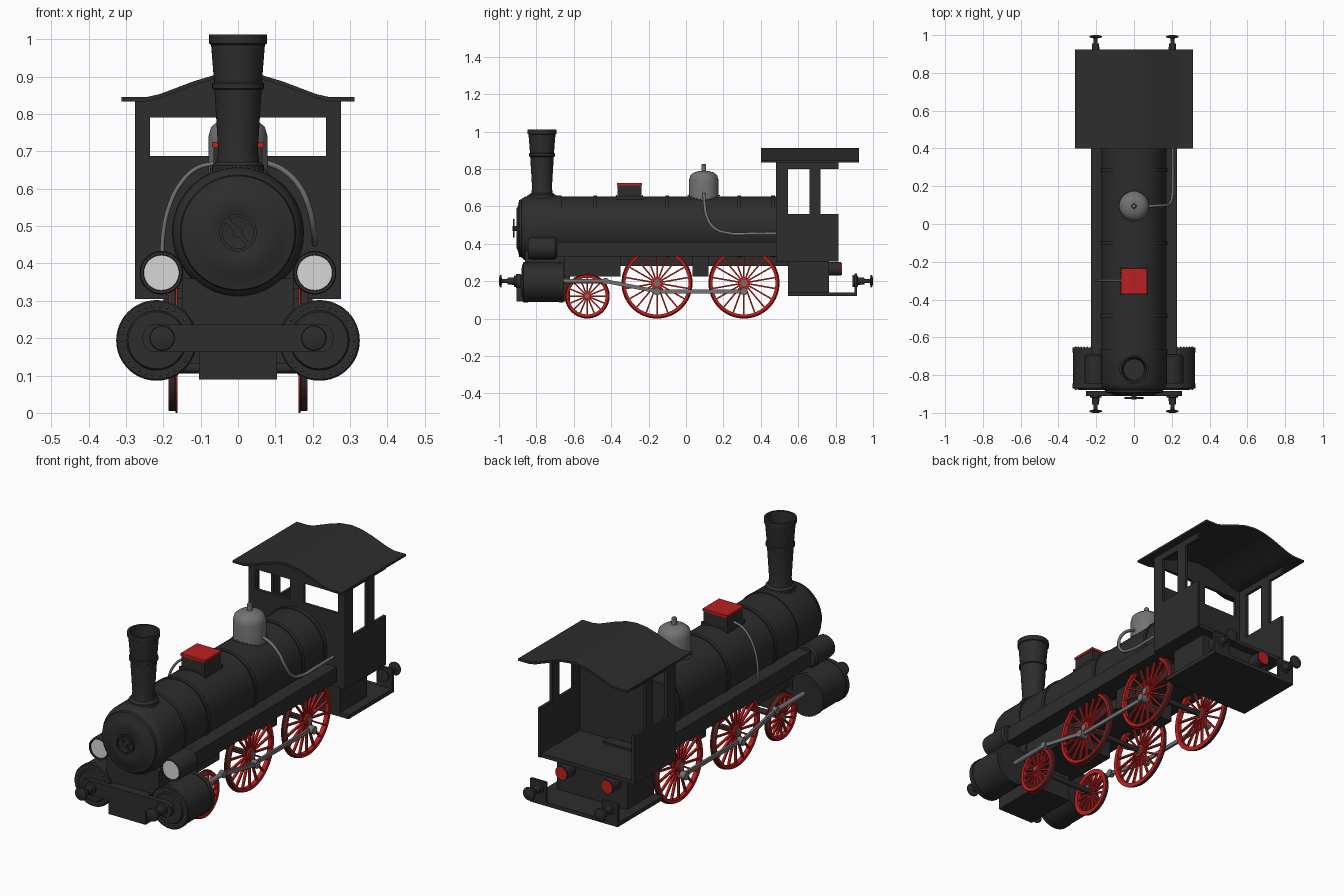
import bpy, bmesh, math
from mathutils import Vector, Matrix

if "Cube" in bpy.data.objects:
    bpy.data.objects.remove(bpy.data.objects["Cube"])


def material(name, rgb):
    m = bpy.data.materials.new(name)
    m.diffuse_color = (*rgb, 1)
    m.use_nodes = True
    m.node_tree.nodes["Principled BSDF"].inputs["Base Color"].default_value = m.diffuse_color
    return m


BLACK = material("black_paint", (0.026, 0.026, 0.026))
RED = material("red_paint", (0.50, 0.014, 0.014))
STEEL = material("grey_steel", (0.17, 0.17, 0.17))
GLASS = material("lamp_white", (0.68, 0.68, 0.68))


def finish(name, bm, mats, smooth=True):
    bmesh.ops.remove_doubles(bm, verts=bm.verts, dist=1e-5)
    bmesh.ops.recalc_face_normals(bm, faces=bm.faces)
    me = bpy.data.meshes.new(name)
    bm.to_mesh(me)
    bm.free()
    ob = bpy.data.objects.new(name, me)
    bpy.context.collection.objects.link(ob)
    for m in mats if isinstance(mats, (list, tuple)) else [mats]:
        me.materials.append(m)
    if smooth:
        bpy.ops.object.select_all(action='DESELECT')
        ob.select_set(True)
        bpy.context.view_layer.objects.active = ob
        bpy.ops.object.shade_smooth_by_angle(angle=math.radians(35))
    return ob


def add_box(bm, x0, x1, y0, y1, z0, z1):
    c = Vector(((x0 + x1) / 2, (y0 + y1) / 2, (z0 + z1) / 2))
    s = Matrix.Diagonal((abs(x1 - x0), abs(y1 - y0), abs(z1 - z0), 1))
    return bmesh.ops.create_cube(bm, size=1, matrix=Matrix.Translation(c) @ s)['verts']


def boxes(name, mat, *dims):
    bm = bmesh.new()
    for d in dims:
        add_box(bm, *d)
    return finish(name, bm, mat, False)


def place(axis, a, b, h):
    return {'x': (h, a, b), 'y': (a, h, b), 'z': (a, b, h)}[axis]


def add_lathe(bm, pts, axis, centre, n=48, loop=False):
    """Revolve (height, radius) points around an axis through centre."""
    c = Vector(centre)
    rings = [[bm.verts.new(c + Vector(place(axis, r * math.cos(t), r * math.sin(t), h)))
              for t in (2 * math.pi * i / n for i in range(n))] for h, r in pts]
    faces = []
    for k in range(len(rings) - (0 if loop else 1)):
        a, b = rings[k], rings[(k + 1) % len(rings)]
        faces.append([bm.faces.new((a[i], a[(i + 1) % n], b[(i + 1) % n], b[i])) for i in range(n)])
    return faces


def lathe(name, mat, pts, axis, centre, n=48, loop=False):
    bm = bmesh.new()
    add_lathe(bm, pts, axis, centre, n, loop)
    return finish(name, bm, mat)


def rod(name, mat, r, h0, h1, axis, centre, n=32):
    return lathe(name, mat, [(h0, 0), (h0, r), (h1, r), (h1, 0)], axis, centre, n)


def extrude_y(name, mat, pts, y0, y1):
    bm = bmesh.new()
    f = bm.faces.new([bm.verts.new((x, y0, z)) for x, z in pts])
    new = bmesh.ops.extrude_face_region(bm, geom=[f])['geom']
    bmesh.ops.translate(bm, vec=(0, y1 - y0, 0), verts=[v for v in new if isinstance(v, bmesh.types.BMVert)])
    return finish(name, bm, mat)


def rivets(name, points, size=0.008):
    bm = bmesh.new()
    for p in points:
        bmesh.ops.create_icosphere(bm, subdivisions=1, radius=size / 2, matrix=Matrix.Translation(p))
    return finish(name, bm, STEEL)


def pipe(name, pts, r):
    cu = bpy.data.curves.new(name, 'CURVE')
    cu.dimensions, cu.bevel_depth, cu.bevel_resolution, cu.use_fill_caps = '3D', r, 3, True
    sp = cu.splines.new('BEZIER')
    sp.bezier_points.add(len(pts) - 1)
    for b, p in zip(sp.bezier_points, pts):
        b.co, b.handle_left_type, b.handle_right_type = p, 'AUTO', 'AUTO'
    ob = bpy.data.objects.new(name, cu)
    bpy.context.collection.objects.link(ob)
    cu.materials.append(STEEL)
    bpy.ops.object.select_all(action='DESELECT')
    ob.select_set(True)
    bpy.context.view_layer.objects.active = ob
    bpy.ops.object.convert(target='MESH')


# boiler, with bands and the smokebox door
BZ, BR = 0.482, 0.173
lathe("boiler", BLACK, [(-.885, 0), (-.885, .14), (-.88, .155), (-.865, .168), (-.84, BR + .002),
      (-.67, BR + .002), (-.67, BR - .002), (.49, BR - .002), (.49, 0)], 'y', (0, 0, BZ), 64)
lathe("smokebox_door", BLACK, [(-.88, .155), (-.892, .152), (-.898, .12), (-.907, .105), (-.907, .06),
      (-.903, .05), (-.903, 0)], 'y', (0, 0, BZ), 64)
for y in (-.675, -.485, -.1, .285, .465):
    lathe("boiler_band", BLACK, [(y - .01, BR - .01), (y - .01, BR + .004), (y + .01, BR + .004),
          (y + .01, BR - .01)], 'y', (0, 0, BZ), 64)
lathe("door_handwheel", BLACK, [(-.926, .042), (-.926, .05), (-.916, .05), (-.916, .042)], 'y', (0, 0, BZ), 32, True)
rod("door_spindle", BLACK, .014, -.928, -.9, 'y', (0, 0, BZ), 20)
bm = bmesh.new()
bmesh.ops.rotate(bm, verts=add_box(bm, -.045, .045, -.924, -.918, BZ - .006, BZ + .006),
                 cent=(0, 0, BZ), matrix=Matrix.Rotation(math.radians(50), 3, 'Y'))
finish("door_handle_bar", bm, BLACK, False)

# chimney, hollow at the top
CY = -.77
lathe("chimney", BLACK, [(.63, .07), (.662, .07), (.672, .057), (.70, .053), (.865, .063), (.868, .069), (.882, .069),
      (.885, .064), (.985, .072), (.988, .077), (1.012, .077), (1.012, .066), (.85, .055), (.85, 0)], 'z', (0, CY, 0))


def on_boiler(x, y):
    return (x, y, BZ + math.sqrt(BR ** 2 - x ** 2) + .003)


def ring(r, n):
    return [(r * math.cos(2 * math.pi * i / n), r * math.sin(2 * math.pi * i / n)) for i in range(n)]


rivets("chimney_rivets", [on_boiler(a, CY + b) for a, b in ring(.073, 24)])

# steam dome
lathe("steam_dome", STEEL, [(.61, .079), (.74, .079), (.765, .072), (.78, .055), (.788, .03), (.79, .013),
      (.82, .013), (.826, .008), (.826, 0)], 'z', (0, .095, 0))
rivets("dome_rivets", [on_boiler(a, .095 + b) for a, b in ring(.084, 28)])

# sand box with red lid
boxes("sand_box", BLACK, (-.066, .066, -.366, -.239, .62, .712), (-.075, .075, -.375, -.23, .62, .655))
boxes("sand_box_lid", RED, (-.07, .07, -.37, -.235, .712, .725))
edge = [-.07 + .02 * i for i in range(8)]
rivets("sand_box_rivets", [(a, -.3025 + s * .07, .657) for a in edge for s in (-1, 1)] +
       [(s * .072, -.3025 + a, .657) for a in edge for s in (-1, 1)])

# steam and sand pipes
pipe("steam_pipe", [(.07, .095, .672), (.12, .097, .65), (.165, .1, .605), (.19, .11, .55), (.203, .15, .485),
     (.205, .23, .456), (.205, .35, .454), (.205, .49, .454)], .008)
pipe("sand_pipe", [(-.065, -.298, .668), (-.11, -.298, .655), (-.155, -.298, .612), (-.185, -.298, .55),
     (-.2, -.298, .48), (-.203, -.298, .40)], .006)

# chassis
boxes("frame", BLACK, (-.14, .14, -.66, -.35, .225, .335), (-.14, .14, .035, .12, .225, .335),
      (-.09, .09, -.35, .55, .28, .335), (-.15, .15, -.86, -.65, .2, .36))
boxes("front_apron", BLACK, (-.105, .105, -.905, -.62, .09, .235))
beam = [(s * .225 + .03 * math.cos(t), .2 + u * .007 + .03 * math.sin(t))
        for s, u, a in ((1, 1, 0), (-1, 1, 90), (-1, -1, 180), (1, -1, 270))
        for t in (math.radians(a + 30 * k) for k in range(4))]
extrude_y("front_beam", BLACK, beam, -.91, -.885)
boxes("rear_platform", BLACK, (-.25, .25, .545, .915, .12, .14), (-.2, .2, .545, .765, .14, .31))

# cab
boxes("cab_floor", BLACK, (-.275, .275, .48, .81, .305, .325))
boxes("cab_front_wall", BLACK, (-.275, .275, .48, .495, .305, .687), (-.04, .04, .48, .495, .687, .80),
      (-.275, -.235, .48, .495, .687, .80), (.235, .275, .48, .495, .687, .80))
half = [(.245, .845), (.21, .853), (.17, .868), (.12, .887), (.06, .905)]
arch = half + [(0, .912)] + [(-x, z) for x, z in reversed(half)]
extrude_y("cab_gable", BLACK, [(-.275, .79), (.275, .79), (.275, .838)] + [(x, z - .006) for x, z in arch] +
          [(-.275, .838)], .48, .495)
extrude_y("cab_roof", BLACK, [(.312, .845)] + arch + [(-.312, .845), (-.312, .834)] +
          [(x, z - .011) for x, z in reversed(arch)] + [(.312, .834)], .40, .925)

for s, side in ((1, "right"), (-1, "left")):
    # cab side
    boxes("cab_side_" + side, BLACK, (s * .26, s * .275, .48, .815, .305, .56), (s * .26, s * .275, .48, .545, .56, .80),
          (s * .26, s * .275, .66, .72, .56, .80), (s * .26, s * .275, .48, .815, .80, .84))
    # running board box beside the boiler
    boxes("running_board_" + side, BLACK, (s * .1, s * .228, -.7, .485, .333, .408))
    # headlamp
    c = (s * .205, 0, .375)
    lathe("headlamp_" + side, BLACK, [(-.835, .046), (-.845, .048), (-.845, .056), (-.825, .058), (-.70, .058),
          (-.69, .05), (-.69, 0)], 'y', c)
    rod("headlamp_glass_" + side, GLASS, .047, -.84, -.83, 'y', c)
    # steam cylinder
    c = (s * .218, 0, .194)
    lathe("steam_cylinder_" + side, BLACK, [(-.88, 0), (-.88, .076), (-.872, .08), (-.872, .104), (-.868, .108), (-.845, .108),
          (-.845, .105), (-.68, .105), (-.68, .108), (-.655, .108), (-.655, 0)], 'y', c)
    rivets("cylinder_rivets_" + side, [(c[0] + a, y, c[2] + b) for a, b in ring(.093, 30) for y in (-.874, -.653)], .009)
    # buffers, rear bracket and tail lamp
    for d, end in ((-1, "front"), (1, "rear")):
        lathe("buffer_%s_%s" % (end, side), BLACK, [(d * .89, 0), (d * .89, .032), (d * .918, .03), (d * .92, .02), (d * .955, .018),
              (d * .955, .011), (d * .983, .011), (d * .988, .034), (d * .995, .032), (d, .015), (d, 0)], 'y', (s * .203, 0, .2), 28)
    boxes("rear_bracket_" + side, BLACK, (s * .16, s * .25, .9, .915, .13, .24))
    rod("tail_lamp_" + side, BLACK, .036, .76, .83, 'y', (s * .13, 0, .265))
    rod("tail_lamp_glass_" + side, RED, .033, .828, .834, 'y', (s * .13, 0, .265))
    # spoked wheels
    for label, y, r, n in (("leading", -.528, .115, 16), ("driving", -.155, .185, 18), ("trailing", .31, .185, 18)):
        bm = bmesh.new()
        cz = r + .005
        faces = add_lathe(bm, [(s * .184, r - .017), (s * .186, r - .002), (s * .183, r), (s * .168, r), (s * .167, r + .005),
                               (s * .162, r + .005), (s * .162, r - .017)], 'x', (0, y, cz), 64, True)
        for f in faces[2]:
            f.material_index = 1
        add_lathe(bm, [(s * .16, 0), (s * .16, r * .17), (s * .188, r * .17), (s * .19, r * .13), (s * .19, 0)], 'x', (0, y, cz), 24)
        for i in range(n):
            v = add_box(bm, s * .168, s * .18, y - .004, y + .004, cz + r * .12, cz + r - .012)
            bmesh.ops.rotate(bm, verts=v, cent=(0, y, cz), matrix=Matrix.Rotation(2 * math.pi * i / n, 3, 'X'))
        finish("%s_wheel_%s" % (label, side), bm, [RED, BLACK])
        rod("%s_axle_cap_%s" % (label, side), STEEL, r * .1, s * .15, s * .195, 'x', (0, y, cz), 20)
        if r > .15:
            rod("%s_crank_pin_%s" % (label, side), STEEL, .02, s * .18, s * .222, 'x', (0, y, .145), 20)
            boxes("%s_crank_%s" % (label, side), RED, (s * .178, s * .192, y - .02, y + .02, .14, .2))
    # rods
    boxes("coupling_rod_" + side, STEEL, (s * .194, s * .206, -.155, .31, .135, .155))
    a, b = Vector((0, -.43, .2)), Vector((0, -.155, .145))
    bm = bmesh.new()
    v = add_box(bm, s * .206, s * .218, a.y, a.y + (b - a).length, .19, .21)
    bmesh.ops.rotate(bm, verts=v, cent=a, matrix=Matrix.Rotation(math.atan2(b.z - a.z, b.y - a.y), 3, 'X'))
    finish("connecting_rod_" + side, bm, STEEL, False)
    rod("piston_rod_" + side, STEEL, .012, -.66, -.42, 'y', (s * .212, 0, .2), 16)
    rod("crosshead_" + side, STEEL, .018, s * .2, s * .224, 'x', (0, -.43, .2), 20)

# axles
for y, z in ((-.528, .12), (-.155, .19), (.31, .19)):
    rod("axle", BLACK, .014, -.165, .165, 'x', (0, y, z), 16)
